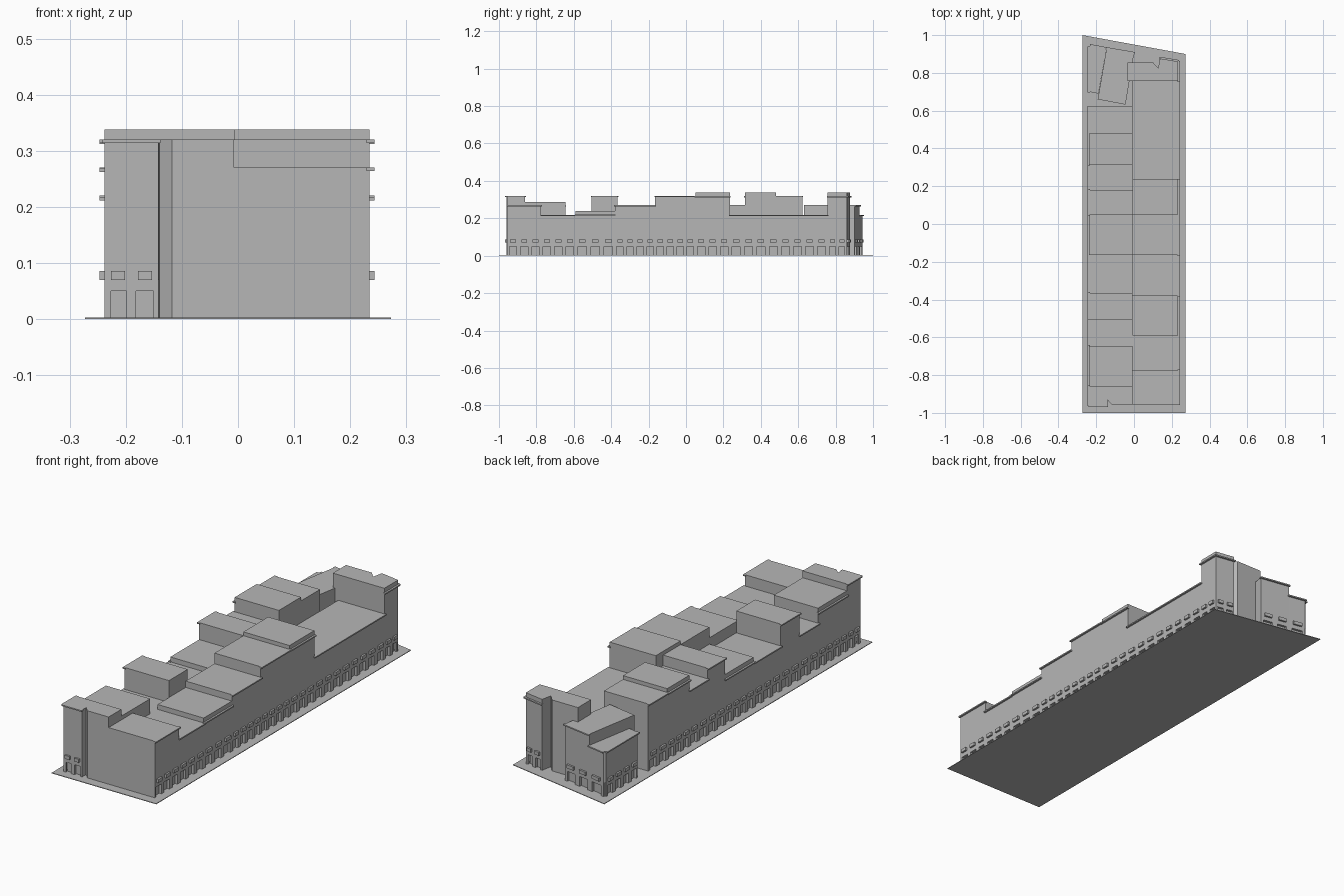
import bpy, bmesh
from mathutils import Vector

cube = bpy.data.objects.get("Cube")
if cube:
    bpy.data.objects.remove(cube)

STONE = bpy.data.materials.new("pale_grey_stone")
STONE.use_nodes = True
STONE.diffuse_color = (0.47, 0.47, 0.47, 1)
STONE.node_tree.nodes["Principled BSDF"].inputs["Base Color"].default_value = STONE.diffuse_color

BASE = 0.003      # top of the pavement
FLOOR = 0.07      # top of the arcade storey
DOOR = 0.05       # door height
BAY = 0.06        # facade bay width
RECESS = 0.012    # depth of the arcade


def prism(bm, pts, z0, z1):
    """Upright prism over a counter-clockwise outline."""
    low = [bm.verts.new((p[0], p[1], z0)) for p in pts]
    top = [bm.verts.new((p[0], p[1], z1)) for p in pts]
    bm.faces.new(low[::-1])
    bm.faces.new(top)
    for i in range(len(pts)):
        j = (i + 1) % len(pts)
        bm.faces.new((low[i], low[j], top[j], top[i]))


def finish(bm, name):
    mesh = bpy.data.meshes.new(name)
    bm.to_mesh(mesh)
    bm.free()
    mesh.materials.append(STONE)
    bpy.context.collection.objects.link(bpy.data.objects.new(name, mesh))


def building(name, outline, height, street, attic=False):
    """House with an arcade, balconies and cornice on its street edges."""
    bm = bmesh.new()
    pts = [Vector(p) for p in outline]
    n = len(pts)
    inner = [p.copy() for p in pts]
    for i in street:
        a, b = pts[i], pts[(i + 1) % n]
        along = (b - a).normalized()
        out = Vector((along.y, -along.x))
        length = (b - a).length
        inner[i] -= out * RECESS
        inner[(i + 1) % n] -= out * RECESS

        def strip(s0, s1, d0, d1, z0, z1):
            corners = ((s0, d0), (s0, d1), (s1, d1), (s1, d0))
            prism(bm, [a + along * s + out * d for s, d in corners][::-1], z0, z1)

        # Lintel, cornice, then piers and balconies in each bay
        strip(0, length, -RECESS, 0, DOOR, FLOOR)
        eaves = height - 0.02 if attic else height
        strip(-0.004, length + 0.004, -0.005, 0.009, eaves - 0.006, eaves)
        bays = max(1, round(length / BAY))
        w = length / bays
        for k in range(bays):
            s = k * w
            strip(s, s + w * 0.18, -RECESS, 0, BASE, DOOR)
            strip(s + w * 0.82, s + w, -RECESS, 0, BASE, DOOR)
            strip(s + w * 0.24, s + w * 0.76, -0.002, 0.009, FLOOR, FLOOR + 0.016)
    prism(bm, inner, 0, FLOOR)
    prism(bm, pts, FLOOR, height)
    bmesh.ops.recalc_face_normals(bm, faces=bm.faces)
    finish(bm, name)


# Pavement
bm = bmesh.new()
prism(bm, [(-0.273, -1), (0.273, -1), (0.273, 0.9), (-0.273, 1)], 0, BASE)
finish(bm, "pavement")

LEFT, MID, RIGHT = -0.238, -0.007, 0.234

# East row: end position, height, attic flag
east = [(-0.775, 0.27, False), (-0.59, 0.217, False), (-0.38, 0.24, True),
        (-0.165, 0.27, False), (0.05, 0.32, False), (0.235, 0.338, True),
        (0.50, 0.217, False), (0.757, 0.217, False)]
y = -0.955
for i, (end, h, attic) in enumerate(east):
    building(f"east_house_{i + 1}", [(MID, y), (RIGHT, y), (RIGHT, end), (MID, end)],
             h, [1], attic)
    y = end

# West row behind the corner house
west = [(-0.645, 0.288, True), (-0.505, 0.217, False), (-0.365, 0.32, False),
        (-0.165, 0.217, False), (0.05, 0.24, True), (0.18, 0.32, False),
        (0.315, 0.27, False), (0.48, 0.338, True), (0.622, 0.32, False)]
y = -0.86
for i, (end, h, attic) in enumerate(west):
    building(f"west_house_{i + 1}", [(LEFT, y), (MID, y), (MID, end), (LEFT, end)],
             h, [3], attic)
    y = end

# Front corner house with a notch in its street face
building("front_corner_house",
         [(LEFT, -0.96), (-0.142, -0.96), (-0.14, -0.932), (-0.118, -0.955),
          (MID, -0.955), (MID, -0.86), (LEFT, -0.86)], 0.32, [0, 6])

# Back corner tower with a notch
building("back_corner_tower",
         [(-0.035, 0.757), (RIGHT, 0.757), (RIGHT, 0.86), (0.138, 0.876),
          (0.128, 0.825), (0.1, 0.856), (-0.035, 0.856)], 0.338, [1, 2], True)

# Angled houses at the back
building("back_low_house",
         [(LEFT, 0.70), (-0.188, 0.69), (-0.146, 0.927), (-0.23, 0.943), (LEFT, 0.935)],
         0.217, [2, 4])
building("back_tall_house",
         [(-0.192, 0.66), (-0.045, 0.632), (0.0, 0.902), (-0.146, 0.927)], 0.27, [2])
